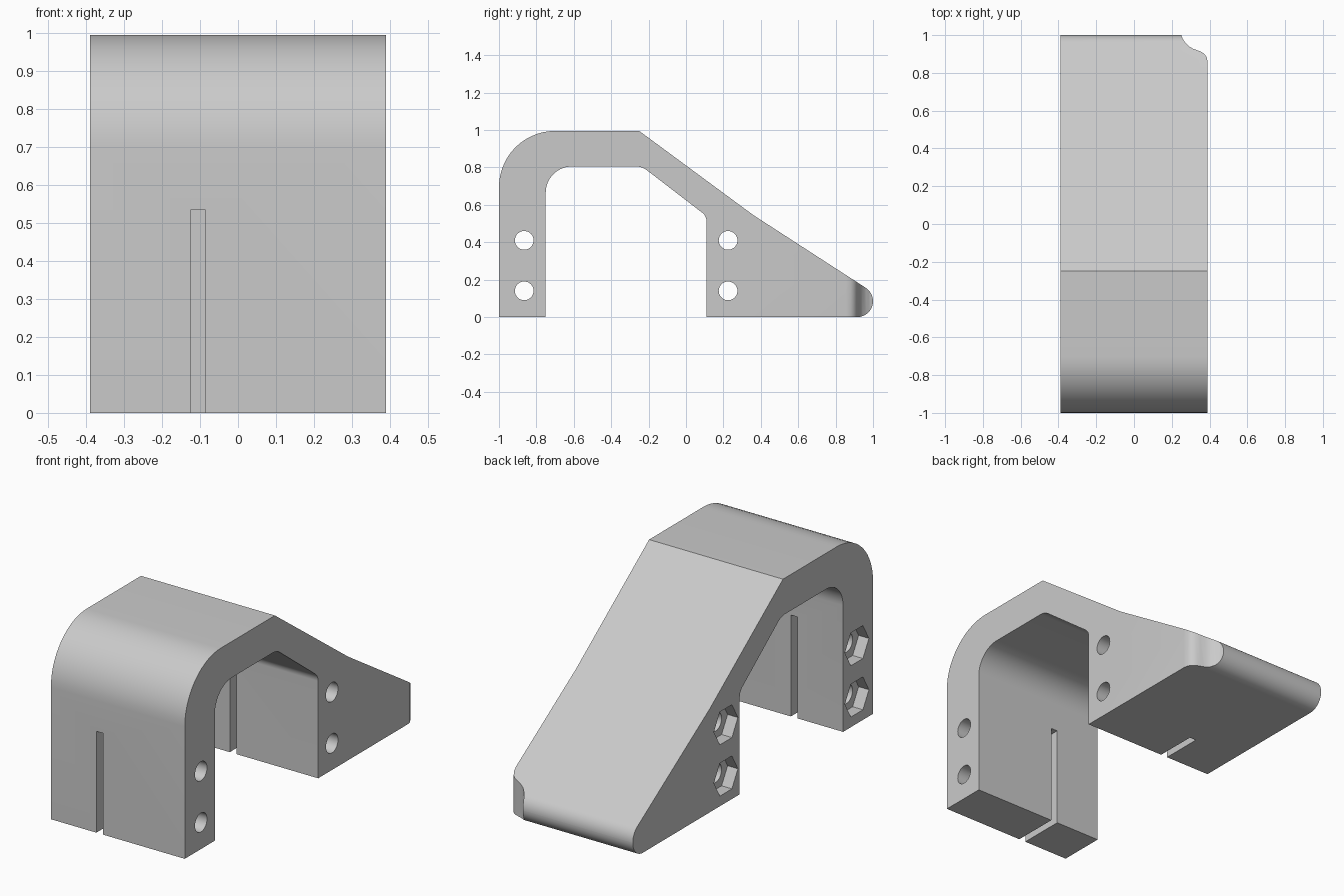
import bpy
import bmesh
import math
from mathutils import Vector

if "Cube" in bpy.data.objects:
    bpy.data.objects.remove(bpy.data.objects["Cube"], do_unlink=True)

HALF_WIDTH = 0.39
GREY = (0.59, 0.59, 0.59, 1)

grey = bpy.data.materials.new("plain grey")
grey.use_nodes = True
grey.diffuse_color = GREY
grey.node_tree.nodes["Principled BSDF"].inputs["Base Color"].default_value = GREY


def rounded(corners, steps=14):
    """Turn (u, v, radius) corners into a closed outline with filleted corners."""
    outline = []
    for i, (u, v, radius) in enumerate(corners):
        p = Vector((u, v))
        if radius == 0:
            outline.append(p)
            continue
        a = (Vector(corners[i - 1][:2]) - p).normalized()
        b = (Vector(corners[(i + 1) % len(corners)][:2]) - p).normalized()
        half = a.angle(b) / 2
        centre = p + (a + b).normalized() * radius / math.sin(half)
        start = p + a * radius / math.tan(half) - centre
        end = p + b * radius / math.tan(half) - centre
        sweep = math.pi - 2 * half
        for k in range(steps + 1):
            t = k / steps
            outline.append(centre + (start * math.sin((1 - t) * sweep)
                                     + end * math.sin(t * sweep)) / math.sin(sweep))
    return outline


def extrude(name, outline, axis, low, high):
    """Extrude a yz outline along x, or an xy outline along z."""
    def place(p, d):
        return (d, p[0], p[1]) if axis == "x" else (p[0], p[1], d)
    bm = bmesh.new()
    face = bm.faces.new([bm.verts.new(place(p, low)) for p in outline])
    grown = bmesh.ops.extrude_face_region(bm, geom=[face])["geom"]
    shift = Vector(place((0, 0), high - low))
    bmesh.ops.translate(bm, vec=shift, verts=[g for g in grown if isinstance(g, bmesh.types.BMVert)])
    bmesh.ops.recalc_face_normals(bm, faces=bm.faces)
    mesh = bpy.data.meshes.new(name)
    bm.to_mesh(mesh)
    bm.free()
    mesh.materials.append(grey)
    obj = bpy.data.objects.new(name, mesh)
    bpy.context.collection.objects.link(obj)
    return obj


def polygon(y, z, radius, sides):
    return [(y + radius * math.cos(math.tau * k / sides), z + radius * math.sin(math.tau * k / sides))
            for k in range(sides)]


# Bracket body: side profile with upright leg, bridge and sloping foot
profile = rounded([
    (-1, 0, 0), (-1, 0.995, 0.3), (-0.25, 0.995, 0), (0.36, 0.545, 0),
    (1, 0.131, 0.086), (1, 0, 0.084), (0.11, 0, 0), (0.11, 0.54, 0.06),
    (-0.235, 0.805, 0.1), (-0.75, 0.805, 0.14), (-0.75, 0, 0),
])
body = extrude("bracket_body", profile, "x", -HALF_WIDTH, HALF_WIDTH)

# Bolt holes through the width, with hexagonal nut pockets on one side
cutters = []
for y in (-0.865, 0.225):
    for z in (0.14, 0.41):
        cutters.append(extrude("bolt_hole_cutter", polygon(y, z, 0.05, 40), "x", -0.5, 0.5))
        cutters.append(extrude("nut_pocket_cutter", polygon(y, z, 0.1, 6), "x", -0.5, -HALF_WIDTH + 0.06))

# Narrow slot through the leg and into the foot
slot = [(-1.1, -0.1), (0.335, -0.1), (0.335, 0.534), (-1.1, 0.534)]
cutters.append(extrude("slot_cutter", slot, "x", -0.125, -0.086))

# Curved notch in one rear corner of the foot
scoop = [(0.25, 1.0), (0.258, 0.98), (0.272, 0.959), (0.29, 0.941), (0.312, 0.928),
         (0.337, 0.919), (0.358, 0.911), (0.375, 0.898), (0.386, 0.88), (HALF_WIDTH, 0.855)]
notch = scoop + [(0.5, 0.855), (0.5, 1.1), (0.25, 1.1)]
cutters.append(extrude("notch_cutter", notch, "z", -0.1, 0.4))

bpy.context.view_layer.objects.active = body
for cutter in cutters:
    cutter.hide_render = True
    cut = body.modifiers.new(cutter.name, "BOOLEAN")
    cut.operation = "DIFFERENCE"
    cut.solver = "EXACT"
    cut.object = cutter
    bpy.ops.object.modifier_apply(modifier=cut.name)
    bpy.data.objects.remove(cutter, do_unlink=True)

# Smooth curves, crisp edges
bpy.ops.object.select_all(action="DESELECT")
body.select_set(True)
bpy.ops.object.shade_smooth_by_angle(angle=math.radians(25))
